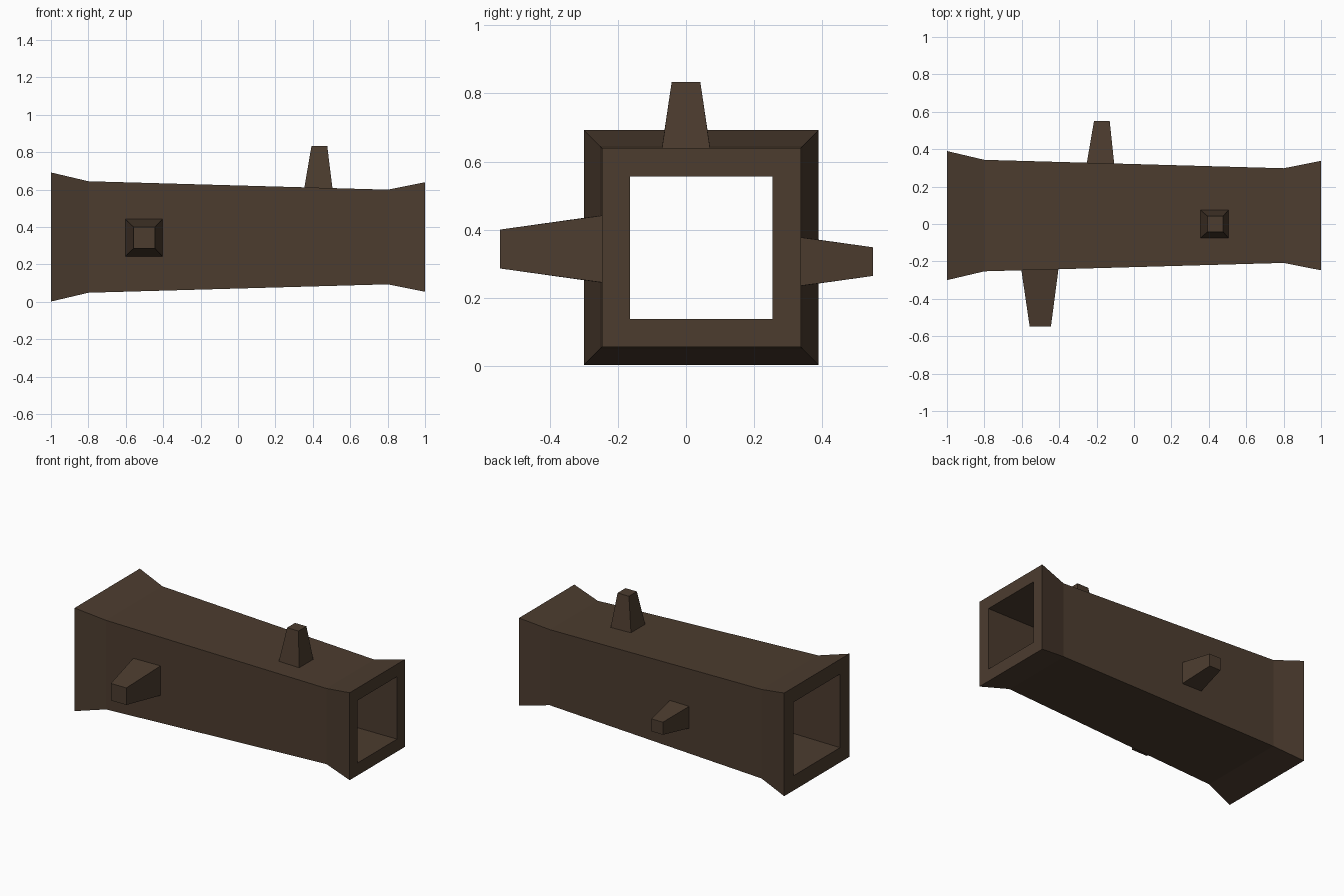
import bpy, bmesh

if "Cube" in bpy.data.objects:
    bpy.data.objects.remove(bpy.data.objects["Cube"])

CY, CZ = 0.045, 0.347          # log axis
OUTER = [(-1, 0.345), (-0.8, 0.298), (0.8, 0.253), (1, 0.2925)]   # x, half width
INNER = [(1, 0.209), (-1, 0.246)]

bark = bpy.data.materials.new("dark brown bark")
bark.diffuse_color = (0.072, 0.045, 0.028, 1)
bark.use_nodes = True
bark.node_tree.nodes["Principled BSDF"].inputs["Base Color"].default_value = bark.diffuse_color


def make(name, rings, closed):
    """Skin a list of four-cornered rings; join last to first, or cap the ends."""
    bm = bmesh.new()
    loops = [[bm.verts.new(p) for p in r] for r in rings]
    pairs = list(zip(loops, loops[1:] + loops[:1])) if closed else list(zip(loops, loops[1:]))
    for a, b in pairs:
        for i in range(4):
            j = (i + 1) % 4
            bm.faces.new((a[i], a[j], b[j], b[i]))
    if not closed:
        bm.faces.new(loops[0])
        bm.faces.new(loops[-1])
    bmesh.ops.recalc_face_normals(bm, faces=bm.faces)
    me = bpy.data.meshes.new(name)
    bm.to_mesh(me)
    bm.free()
    me.materials.append(bark)
    ob = bpy.data.objects.new(name, me)
    bpy.context.collection.objects.link(ob)


CORNERS = [(-1, -1), (1, -1), (1, 1), (-1, 1)]


def half(x):
    """Half width of the tapered trunk at x."""
    return 0.298 - (x + 0.8) * 0.045 / 1.6


# Hollow log with flared ends
make("hollow_log",
     [[(x, CY + h * a, CZ + h * b) for a, b in CORNERS] for x, h in OUTER + INNER], True)


def stub(name, side, x, across, base, tip_x, tip, end):
    """Tapered branch stub: its base lies on the sloping log face, its tip at 'end'."""
    def place(px, c, out):
        return (px, c, out) if side == "top" else (px, out, c)
    sign = -1 if side == "front" else 1
    mid = CZ if side == "top" else CY
    low = [place(x + base * a, across + base * b, mid + sign * half(x + base * a)) for a, b in CORNERS]
    high = [place(tip_x + tip * a, across + tip * b, end) for a, b in CORNERS]
    make(name, [low, high], False)


# Branch stubs
stub("front_branch", "front", -0.503, 0.343, 0.099, -0.501, 0.057, -0.547)
stub("back_branch", "back", -0.179, 0.306, 0.073, -0.172, 0.042, 0.55)
stub("top_branch", "top", 0.43, 0.0, 0.075, 0.435, 0.042, 0.834)
